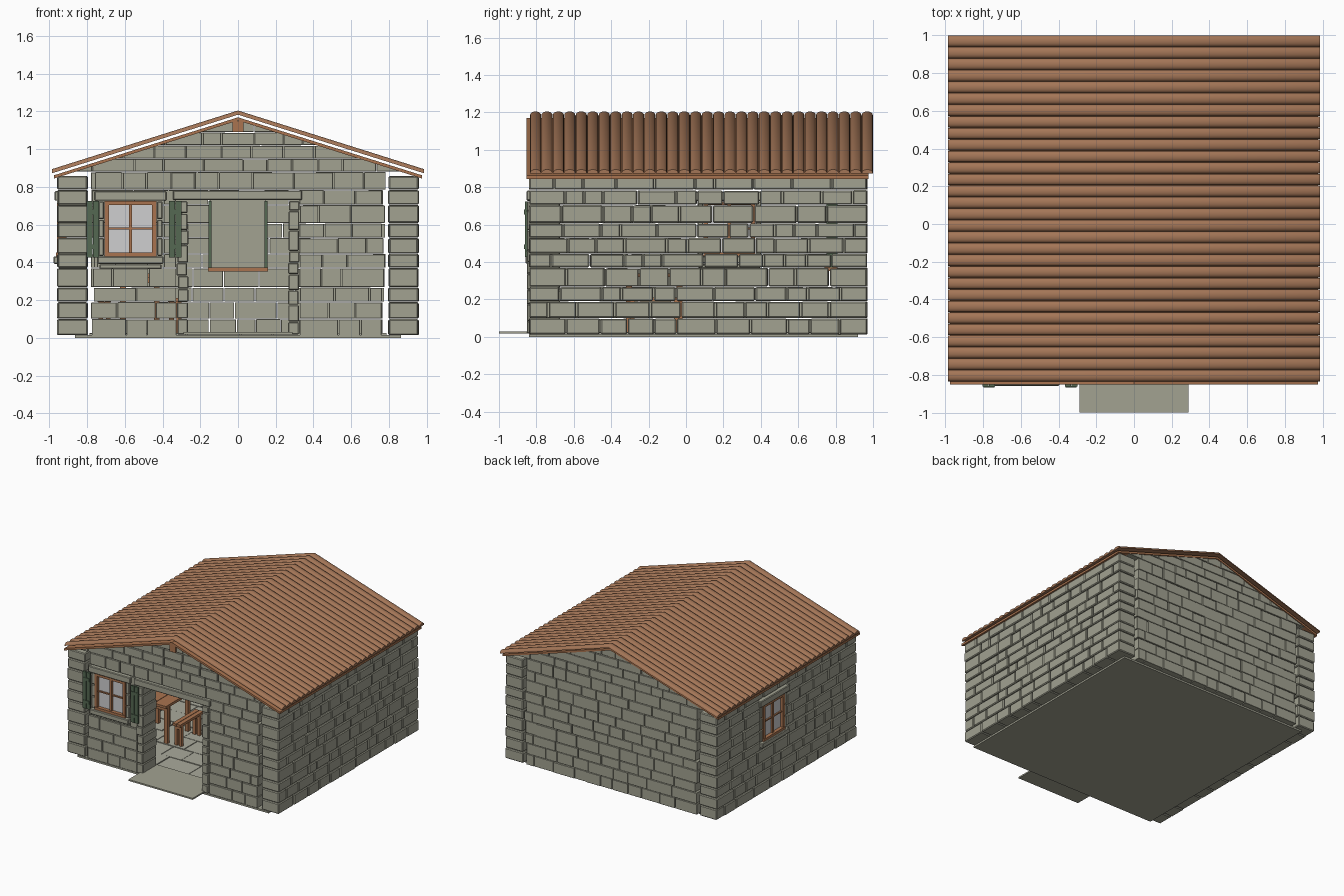
import bpy, bmesh, math, random
from mathutils import Matrix, Vector

if "Cube" in bpy.data.objects:
    bpy.data.objects.remove(bpy.data.objects["Cube"])

random.seed(7)
SLOPE = 0.315


def material(name, col):
    m = bpy.data.materials.new(name)
    m.diffuse_color = (*col, 1)
    m.use_nodes = True
    m.node_tree.nodes["Principled BSDF"].inputs["Base Color"].default_value = m.diffuse_color
    return m


STONE = material("grey_stone", (0.36, 0.36, 0.285))
FLAG = material("floor_stone", (0.40, 0.40, 0.33))
TILE = material("clay_tile", (0.37, 0.18, 0.095))
WOOD = material("brown_wood", (0.40, 0.175, 0.08))
GREEN = material("shutter_green", (0.09, 0.14, 0.085))
GLASS = material("pale_glass", (0.62, 0.62, 0.63))


def add_box(bm, x0, x1, y0, y1, z0, z1):
    c = Vector(((x0 + x1) / 2, (y0 + y1) / 2, (z0 + z1) / 2))
    s = (abs(x1 - x0), abs(y1 - y0), abs(z1 - z0), 1)
    bmesh.ops.create_cube(bm, size=1, matrix=Matrix.Translation(c) @ Matrix.Diagonal(s))


def finish(bm, name, mat, bevel=0.0):
    bmesh.ops.recalc_face_normals(bm, faces=bm.faces)
    me = bpy.data.meshes.new(name)
    bm.to_mesh(me)
    bm.free()
    ob = bpy.data.objects.new(name, me)
    bpy.context.collection.objects.link(ob)
    me.materials.append(mat)
    if bevel:
        mod = ob.modifiers.new("worn_edges", 'BEVEL')
        mod.width, mod.segments = bevel, 1
    return ob


def boxes(name, mat, items, bevel=0.0):
    bm = bmesh.new()
    for b in items:
        add_box(bm, *b)
    return finish(bm, name, mat, bevel)


def on_wall(side, u0, u1, d0, d1, z0, z1):
    """Box on a wall: u runs along it, d is depth inward from its outer face."""
    return {"front": (u0, u1, -0.84 + d0, -0.84 + d1, z0, z1),
            "back": (u0, u1, 0.97 - d0, 0.97 - d1, z0, z1),
            "left": (-0.96 + d0, -0.96 + d1, u0, u1, z0, z1),
            "right": (0.96 - d0, 0.96 - d1, u0, u1, z0, z1)}[side]


def split(a, b, lo, hi):
    """Random stone lengths that fill a to b."""
    cuts = [a]
    while b - cuts[-1] > hi:
        cuts.append(cuts[-1] + min(random.uniform(lo, hi), b - cuts[-1] - lo * 0.7))
    return list(zip(cuts, cuts[1:] + [b]))


ROWS = [0.012, 0.1, 0.19, 0.268, 0.37, 0.445, 0.53, 0.608, 0.705, 0.785, 0.88,
        0.95, 1.02, 1.09, 1.17]


def stone_wall(side, openings=()):
    gable = side in ("front", "back")
    bm = bmesh.new()
    for z0, z1 in zip(ROWS, ROWS[1:]):
        if gable:
            e = 0.955 if z0 > 0.87 else 0.775
            spans = [(-e + random.uniform(-.01, .015), e + random.uniform(-.015, .01))]
        elif z0 > 0.8:
            continue
        else:
            spans = [(-0.84, 0.97)]
            if z0 > 0.78:
                z1 = 0.86
        if not gable and z1 > 0.87:
            z1 = 0.86
        for u0, u1, o0, o1 in openings:
            if z1 > o0 + 0.01 and z0 < o1 - 0.01:
                spans = [s for a, b in spans
                         for s in ([(a, u0), (u1, b)] if a < u0 and b > u1 else [(a, b)])]
        for a, b in spans:
            for u0, u1 in split(a, b, 0.10, 0.23):
                if gable and z0 > 1.155 - SLOPE * min(abs(u0), abs(u1)) and u0 * u1 > 0:
                    continue
                j, g = random.uniform(0, 0.007), random.uniform(0.001, 0.004)
                add_box(bm, *on_wall(side, u0 + g, u1 - g, j, 0.165 - j,
                                     z0 + 0.002, z1 - random.uniform(0.001, 0.004)))
    # ends of the side walls shape the corners; gables follow the roof slope
    for s in (-1, 1):
        bmesh.ops.bisect_plane(bm, geom=bm.verts[:] + bm.edges[:] + bm.faces[:],
                               plane_co=(0, 0, 1.155), plane_no=(s * SLOPE, 0, 1),
                               clear_outer=True)
        bmesh.ops.holes_fill(bm, edges=[e for e in bm.edges if e.is_boundary])
    finish(bm, side + "_wall", STONE, 0.006)


stone_wall("front", [(-0.74, -0.395, 0.37, 0.785), (-0.325, 0.325, 0.0, 0.785)])
stone_wall("back")
stone_wall("left", [(0.06, 0.405, 0.37, 0.785)])
stone_wall("right")


def window(side, c, shutters):
    def part(name, mat, items, bevel=0.0):
        boxes(side + "_" + name, mat,
              [on_wall(side, c + a, c + b, *r) for a, b, *r in items], bevel)
    # stone lintel, sill and side blocks
    part("window_stones", STONE,
         [(-0.19, 0.19, -0.012, 0.16, 0.727, 0.778),
          (-0.175, 0.175, -0.018, 0.16, 0.392, 0.432),
          (-0.165, 0.165, 0.01, 0.16, 0.365, 0.39)]
         + [(s * 0.14, s * 0.17, 0.005, 0.16, z, z + 0.094)
            for s in (-1, 1) for z in (0.435, 0.532, 0.629)], 0.005)
    # wooden frame and glazing bars
    part("window_frame", WOOD,
         [(s * 0.115, s * 0.138, 0.0, 0.05, 0.434, 0.725) for s in (-1, 1)]
         + [(-0.138, 0.138, -0.005, 0.05, 0.432, 0.452), (-0.138, 0.138, 0, 0.05, 0.704, 0.725),
            (-0.009, 0.009, 0.008, 0.045, 0.45, 0.705), (-0.118, 0.118, 0.012, 0.042, 0.574, 0.584)])
    part("window_glass", GLASS, [(-0.118, 0.118, 0.024, 0.03, 0.45, 0.706)])
    if shutters:
        # two planks and two battens on each shutter
        items = []
        for a in (-0.233, 0.203):
            items += [(a, a + 0.032, -0.022, -0.006, 0.427, 0.725),
                      (a + 0.035, a + 0.067, -0.022, -0.006, 0.427, 0.725)]
            items += [(a + 0.004, a + 0.063, -0.026, -0.02, z, z + 0.025) for z in (0.47, 0.655)]
        part("shutters", GREEN, items)


window("front", -0.57, True)
window("left", 0.232, False)

# door posts of stacked stones and the lintel
posts = []
for s in (-1, 1):
    for z0, z1 in split(0.018, 0.728, 0.06, 0.11):
        w = random.uniform(-0.004, 0.004)
        posts.append((s * (0.266 + w), s * (0.322 + w), -0.85, -0.675, z0, z1 - 0.003))
boxes("door_posts", STONE, posts, 0.005)
boxes("door_lintel", STONE, [(-0.345, 0.34, -0.852, -0.675, 0.73, 0.782)], 0.005)

# base slab, doorstep and flagstone floor
boxes("base_slab", STONE, [(-0.865, 0.865, -0.84, 0.92, 0, 0.014)])
boxes("doorstep", STONE, [(-0.29, 0.29, -1.0, -0.665, 0.018, 0.03)])
flags = []
for y0, y1 in split(-0.67, 0.8, 0.16, 0.24):
    for x0, x1 in split(-0.79, 0.79, 0.16, 0.3):
        flags.append((x0 + .003, x1 - .003, y0 + .003, y1 - .003, 0.013, random.uniform(.022, .027)))
boxes("floor_flags", FLAG, flags)

# roof deck: a sloped sheet on each side
bm = bmesh.new()
prof = [(s, z) for s, z in ((-0.975, 0), (0, 0), (0.975, 0))]
ring = [(x, 1.152 - SLOPE * abs(x)) for x, _ in prof]
ring += [(x, z + 0.017) for x, z in reversed(ring)]
loops = [[bm.verts.new((x, y, z)) for x, z in ring] for y in (-0.852, 0.975)]
for i in range(6):
    j = (i + 1) % 6
    bm.faces.new((loops[0][i], loops[0][j], loops[1][j], loops[1][i]))
for l in loops:
    bm.faces.new((l[0], l[1], l[4], l[5]))
    bm.faces.new((l[1], l[2], l[3], l[4]))
finish(bm, "roof_deck", WOOD)
boxes("ridge_beam", WOOD, [(-0.028, 0.028, -0.848, 0.965, 1.09, 1.15)])

# rounded roof tiles running down both slopes
bm = bmesh.new()
N, PITCH = 30, 1.835 / 30
for i in range(N):
    yc = -0.835 + (i + 0.5) * PITCH
    arch = [(yc + 0.0298 * math.cos(math.pi * k / 8), 0.022 * math.sin(math.pi * k / 8) ** 0.8 if 0 < k < 8 else 0)
            for k in range(9)]
    rings = [[bm.verts.new((x, y, 1.183 - SLOPE * abs(x) + h)) for y, h in arch]
             for x in (-0.985, 0, 0.985)]
    for a, b in zip(rings, rings[1:]):
        for k in range(9):
            n = (k + 1) % 9
            bm.faces.new((a[k], a[n], b[n], b[k]))
    bm.faces.new(rings[0])
    bm.faces.new(rings[2])
tiles = finish(bm, "roof_tiles", TILE)
bpy.context.view_layer.objects.active = tiles
tiles.select_set(True)
bpy.ops.object.shade_smooth_by_angle(angle=math.radians(40))

# panel with green side posts and a wooden shelf on the inner back wall
boxes("inner_panel", STONE, [(-0.145, 0.145, 0.775, 0.81, 0.37, 0.77)])
boxes("inner_panel_posts", GREEN, [(s * 0.14, s * 0.156, 0.75, 0.81, 0.37, 0.725) for s in (-1, 1)])
boxes("inner_shelf", WOOD, [(-0.158, 0.158, 0.74, 0.81, 0.352, 0.372)])


def plank_furniture(name, x0, x1, y0, y1, top, leg):
    """Planked top on four legs."""
    w = (x1 - x0) / 2
    items = [(x0 + i * w, x0 + (i + 1) * w - 0.004, y0, y1, top - 0.02, top) for i in range(2)]
    items += [(x, x + leg, y, y + leg, 0.024, top - 0.02)
              for x in (x0 + 0.005, x1 - leg - 0.005) for y in (y0 + 0.02, y1 - leg - 0.02)]
    items += [(x0 + 0.01, x1 - 0.01, y, y + leg * 0.7, top - 0.05, top - 0.02)
              for y in (y0 + 0.02, y1 - leg - 0.02)]
    boxes(name, WOOD, items)


plank_furniture("table", -0.63, -0.41, -0.34, 0.0, 0.34, 0.03)
plank_furniture("right_bench", -0.37, -0.295, -0.32, -0.02, 0.21, 0.025)
plank_furniture("left_bench", -0.745, -0.67, -0.32, -0.02, 0.21, 0.025)
